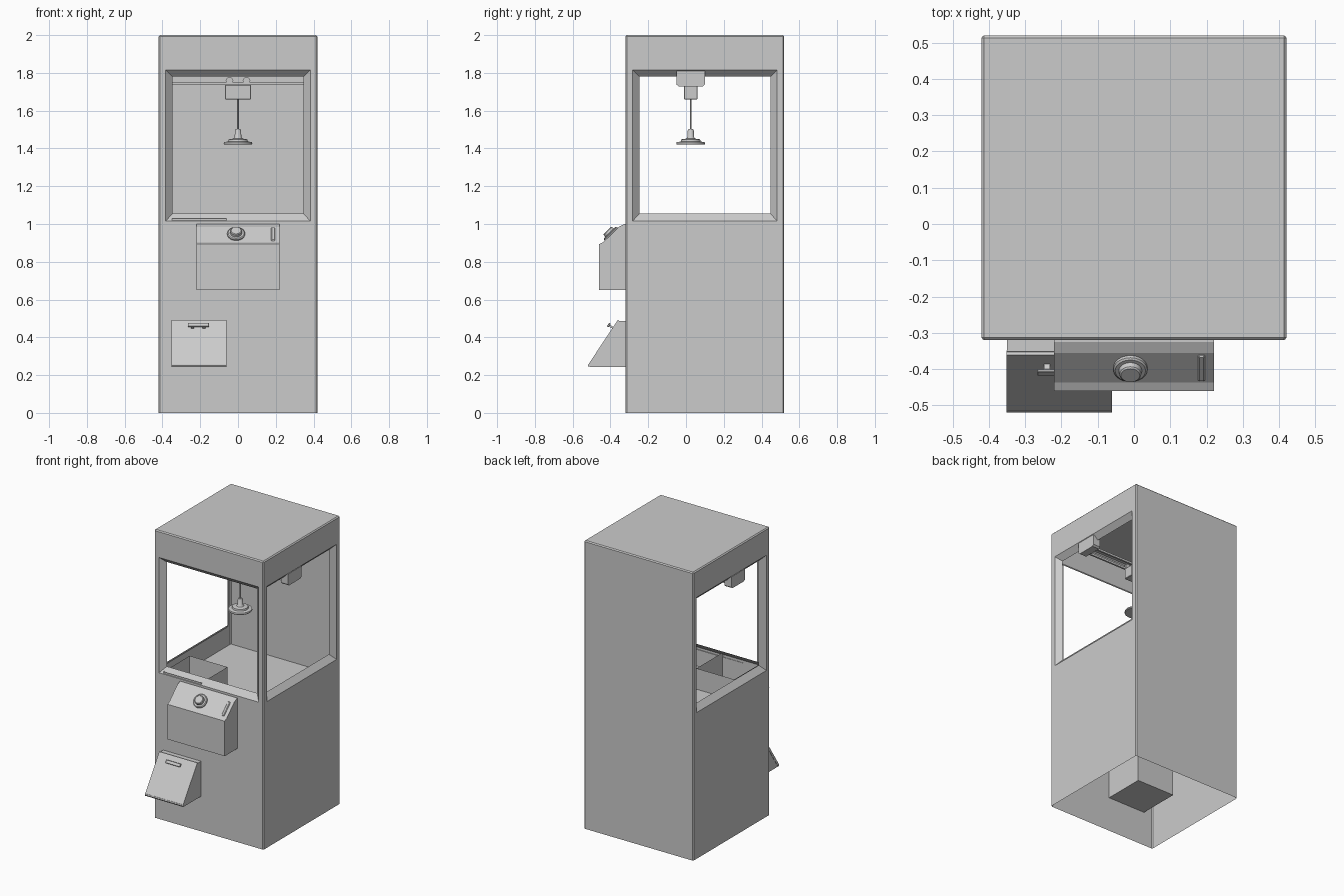
import bpy, bmesh
from math import radians
from mathutils import Vector, Matrix

if "Cube" in bpy.data.objects:
    bpy.data.objects.remove(bpy.data.objects["Cube"])


def finish(bm, name, smooth=False, loc=(0, 0, 0), tilt=0):
    bmesh.ops.recalc_face_normals(bm, faces=bm.faces)
    mesh = bpy.data.meshes.new(name)
    bm.to_mesh(mesh)
    bm.free()
    ob = bpy.data.objects.new(name, mesh)
    bpy.context.collection.objects.link(ob)
    ob.location = loc
    ob.rotation_euler.x = radians(tilt)
    if smooth:
        bpy.context.view_layer.objects.active = ob
        ob.select_set(True)
        bpy.ops.object.shade_smooth_by_angle(angle=radians(35))
        ob.select_set(False)
    return ob


def box(name, center, size, tilt=0, bevel=0):
    bm = bmesh.new()
    bmesh.ops.create_cube(bm, size=1, matrix=Matrix.Diagonal((*size, 1)))
    if bevel:
        bmesh.ops.bevel(bm, geom=bm.edges[:], offset=bevel, segments=1, affect='EDGES')
    return finish(bm, name, loc=center, tilt=tilt)


def extrude_x(name, profile, x0, x1):
    """Extrude a closed (y, z) profile along x."""
    bm = bmesh.new()
    f = bm.faces.new([bm.verts.new((x0, y, z)) for y, z in profile])
    r = bmesh.ops.extrude_face_region(bm, geom=[f], use_keep_orig=True)
    vs = [v for v in r['geom'] if isinstance(v, bmesh.types.BMVert)]
    bmesh.ops.translate(bm, verts=vs, vec=(x1 - x0, 0, 0))
    return finish(bm, name)


def lathe(name, profile, loc, tilt=0, steps=24):
    """Spin an (r, z) profile around z."""
    bm = bmesh.new()
    vs = [bm.verts.new((r, 0, z)) for r, z in profile]
    es = [bm.edges.new(p) for p in zip(vs, vs[1:])]
    bmesh.ops.spin(bm, geom=vs + es, axis=(0, 0, 1), cent=(0, 0, 0),
                   angle=radians(360), steps=steps)
    bmesh.ops.remove_doubles(bm, verts=bm.verts, dist=1e-5)
    return finish(bm, name, True, loc, tilt)


# Cabinet shell: open at the bottom, tapered window frames on three sides
bm = bmesh.new()
bmesh.ops.create_cube(bm, size=1, matrix=Matrix.Translation((0, 0.1, 1)) @ Matrix.Diagonal((0.84, 0.84, 2, 1)))
bm.normal_update()
bmesh.ops.delete(bm, geom=[f for f in bm.faces if f.normal.z < -0.9], context='FACES_ONLY')
bmesh.ops.bevel(bm, geom=[e for e in bm.edges if len(e.link_faces) == 2],
                offset=0.007, segments=1, affect='EDGES')
bm.normal_update()
for f in [f for f in bm.faces if abs(f.normal.x) > 0.99 or f.normal.y < -0.99]:
    n = f.normal.copy()
    u = Vector((0, 0, 1)).cross(n)
    mid = Vector((0, 0.1, 0)) + n * 0.42
    rings = [list(f.verts), [], []]
    for v in rings[0]:
        s = 1 if (v.co - mid).dot(u) > 0 else -1
        up = v.co.z > 1
        rings[1].append(bm.verts.new(mid + u * s * 0.383 + Vector((0, 0, 1.815 if up else 1.015))))
        rings[2].append(bm.verts.new(mid + u * s * 0.347 - n * 0.035
                                     + Vector((0, 0, 1.78 if up else 1.055))))
    bm.faces.remove(f)
    for a, b in zip(rings, rings[1:]):
        for i in range(4):
            j = (i + 1) % 4
            bm.faces.new((a[i], a[j], b[j], b[i]))
finish(bm, "cabinet")

# Prize floor, L-shaped around the drop shaft
bm = bmesh.new()
outline = [(-0.06, -0.318), (0.418, -0.318), (0.418, 0.518), (-0.418, 0.518),
           (-0.418, -0.318), (-0.35, -0.318), (-0.35, -0.03), (-0.06, -0.03)]
bm.faces.new([bm.verts.new((x, y, 0.885)) for x, y in outline])
finish(bm, "prize_floor")

# Drop shaft, open at the top
bm = bmesh.new()
bmesh.ops.create_cube(bm, size=1, matrix=Matrix.Translation((-0.205, -0.174, 0.635)) @ Matrix.Diagonal((0.29, 0.288, 0.79, 1)))
bm.normal_update()
bmesh.ops.delete(bm, geom=[f for f in bm.faces if f.normal.z > 0.9], context='FACES_ONLY')
finish(bm, "drop_shaft")

# Control box with sloped panel
extrude_x("control_box", [(-0.315, 1.0), (-0.325, 1.0), (-0.355, 0.985), (-0.437, 0.905),
                          (-0.46, 0.893), (-0.46, 0.65), (-0.315, 0.65)], -0.22, 0.22)
lathe("control_button", [(0, -0.005), (0.047, -0.005), (0.047, 0.008), (0.042, 0.012),
                         (0.032, 0.012), (0.03, 0.026), (0.026, 0.03), (0, 0.03)],
      (-0.01, -0.396, 0.945), 45)
box("coin_slot", (0.186, -0.396, 0.945), (0.02, 0.1, 0.012), 45, 0.004)

# Collection chute with slanted flap and handle
extrude_x("chute_housing", [(-0.315, 0.487), (-0.352, 0.487), (-0.508, 0.243), (-0.315, 0.243)],
          -0.35, -0.06)
extrude_x("chute_flap", [(-0.348, 0.484), (-0.361, 0.492), (-0.52, 0.252), (-0.516, 0.244),
                         (-0.506, 0.245)], -0.352, -0.06)
box("flap_hinge", (-0.206, -0.511, 0.254), (0.285, 0.012, 0.01))
box("flap_handle", (-0.21, -0.409, 0.465), (0.112, 0.022, 0.01), 56.6, 0.002)
for x in (-0.24, -0.18):
    box("handle_post", (x, -0.396, 0.456), (0.016, 0.01, 0.03), 56.6)

# Overhead rails with wall brackets
for y in (-0.012, 0.062):
    box("rail", (0, y, 1.742), (0.76, 0.012, 0.014))
for s in (-1, 1):
    extrude_x("rail_bracket", [(-0.05, 1.81), (-0.05, 1.738), (-0.038, 1.728), (0.088, 1.728),
                               (0.1, 1.738), (0.1, 1.81)], s * 0.365, s * 0.419)

# Trolley with wheels running on the rails
box("trolley", (0, 0.025, 1.698), (0.14, 0.07, 0.076), 0, 0.003)
for x in (-0.045, 0.045):
    for y in (-0.012, 0.062):
        lathe("trolley_wheel", [(0, -0.008), (0.02, -0.008), (0.02, 0.008), (0, 0.008)],
              (x, y, 1.758), 90, 16)

# Cable and claw head
lathe("cable", [(0, 1.49), (0.004, 1.49), (0.004, 1.67), (0, 1.67)], (0, 0.025, 0), 0, 8)
lathe("claw_head", [(0, 1.42), (0.073, 1.42), (0.076, 1.424), (0.074, 1.433), (0.052, 1.437),
                    (0.05, 1.448), (0.024, 1.452), (0.018, 1.46), (0.016, 1.495),
                    (0.012, 1.503), (0, 1.503)], (0, 0.025, 0), 0, 32)
